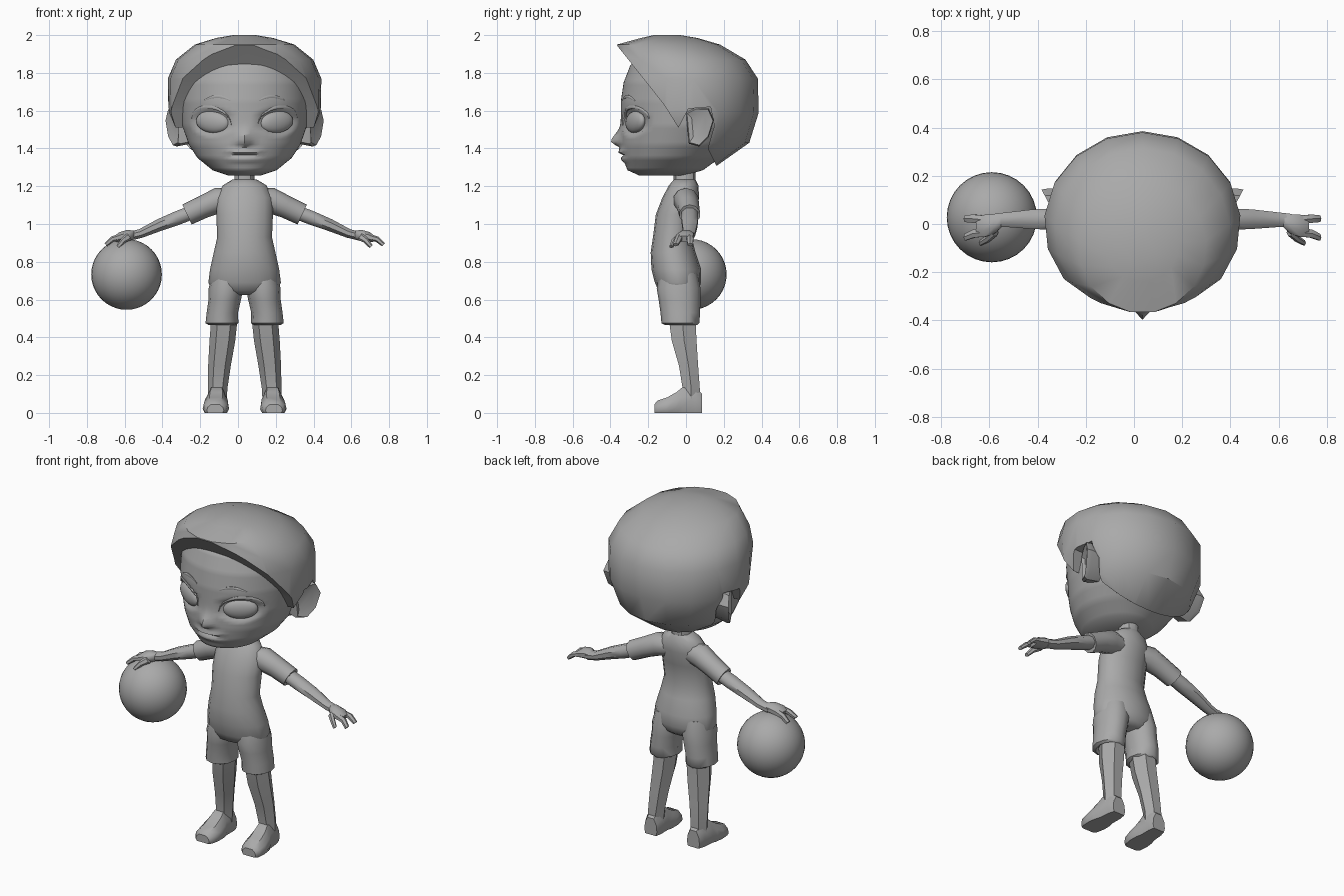
import bpy, bmesh, math
from mathutils import Vector, Matrix
from mathutils.bvhtree import BVHTree

if "Cube" in bpy.data.objects:
    bpy.data.objects.remove(bpy.data.objects["Cube"])

CX = 0.035  # body axis
grey = bpy.data.materials.new("plain_grey")
grey.diffuse_color = (0.4, 0.4, 0.4, 1)
grey.use_nodes = True
grey.node_tree.nodes["Principled BSDF"].inputs["Base Color"].default_value = grey.diffuse_color


def finish(name, bm, mirror=False, angle=35, x=CX):
    bmesh.ops.recalc_face_normals(bm, faces=bm.faces)
    me = bpy.data.meshes.new(name)
    bm.to_mesh(me)
    bm.free()
    me.materials.append(grey)
    ob = bpy.data.objects.new(name, me)
    ob.location.x = x
    bpy.context.collection.objects.link(ob)
    smooth(ob, angle)
    if mirror:
        ob.modifiers.new("mirror", 'MIRROR').use_mirror_merge = False
    return ob


def smooth(ob, angle):
    bpy.ops.object.select_all(action='DESELECT')
    ob.select_set(True)
    bpy.context.view_layer.objects.active = ob
    bpy.ops.object.shade_smooth_by_angle(angle=math.radians(angle))


def loft(rings):
    """Skin a list of point rings and cap both ends."""
    bm = bmesh.new()
    vs = [[bm.verts.new(p) for p in r] for r in rings]
    n = len(vs[0])
    for a, b in zip(vs, vs[1:]):
        for i in range(n):
            j = (i + 1) % n
            bm.faces.new((a[i], a[j], b[j], b[i]))
    bm.faces.new(vs[0])
    bm.faces.new(vs[-1])
    return bm


def level(z, yf, yb, hw, xc=0, n=16, turn=0.0):
    """Horizontal oval ring between front yf and back yb."""
    out = []
    for i in range(n):
        a = 2 * math.pi * (i + turn) / n + math.pi / 2
        out.append(Vector((xc + hw * math.cos(a), (yf + yb) / 2 + (yb - yf) / 2 * math.sin(a), z)))
    return out


def tube(sections, n=8):
    """Tube along x/z path; sections are (x, y, z, half depth, half thickness)."""
    rings = []
    for i, (x, y, z, hy, hn) in enumerate(sections):
        a, b = sections[max(i - 1, 0)], sections[min(i + 1, len(sections) - 1)]
        d = Vector((b[0] - a[0], 0, b[2] - a[2])).normalized()
        nrm = Vector((-d.z, 0, d.x))
        rings.append([Vector((x, y, z)) + nrm * hn * math.sin(t) + Vector((0, hy * math.cos(t), 0))
                      for t in (2 * math.pi * (k + .5) / n for k in range(n))])
    return loft(rings)


# head with eye sockets, nose and lips pushed out of the surface
rows = [(1.258, -.25, .0, .09), (1.285, -.31, .09, .17), (1.35, -.335, .18, .25),
        (1.42, -.345, .26, .295), (1.52, -.345, .32, .33), (1.65, -.345, .34, .345),
        (1.75, -.33, .32, .34), (1.84, -.295, .28, .31), (1.92, -.2, .2, .2)]
fine = []
for a, b in zip(rows, rows[1:]):
    k = max(1, round((b[0] - a[0]) / .014))
    fine += [[p + (q - p) * i / k for p, q in zip(a, b)] for i in range(k)]
fine.append(rows[-1])


def bump(v, c, s):
    return math.exp(-((v - c) / s) ** 2)


head = loft([level(*r, n=64) for r in fine])
for v in head.verts:
    if v.co.y < -.1:
        x, z = abs(v.co.x), v.co.z
        socket = max(0, 1 - ((x - .17) / .105) ** 2 - ((z - 1.54) / .07) ** 2)
        v.co.y += .035 * math.sqrt(socket)
        v.co.y -= .052 * bump(x, 0, .032) * bump(z, 1.435, .055 if z > 1.435 else .022)
        lip = max(0, 1 - (x / .11) ** 2)
        v.co.y -= lip * (.022 * bump(z, 1.382, .013) - .012 * bump(z, 1.361, .009) + .016 * bump(z, 1.343, .012))
head.normal_update()
tree = BVHTree.FromBMesh(head)
finish("head", head, angle=50)


def on_face(x, z, lift=.0):
    return tree.ray_cast(Vector((x, -2, z)), Vector((0, 1, 0)))[0] - Vector((0, lift, 0))


# eyeballs
bm = bmesh.new()
m = (Matrix.Translation((.17, -.268, 1.54)) @ Matrix.Rotation(math.radians(27), 4, 'Z')
     @ Matrix.Rotation(math.radians(-6), 4, 'Y') @ Matrix.Diagonal((.098, .032, .058, 1)))
bmesh.ops.create_uvsphere(bm, u_segments=20, v_segments=12, radius=1, matrix=m)
finish("eye", bm, mirror=True, angle=60)


def ridge(name, pts, r, lift):
    """Thin tapering strip that follows the face."""
    rings = []
    for i, (x, z) in enumerate(pts):
        w = r * (.35 + .65 * math.sin(math.pi * i / (len(pts) - 1)))
        c = on_face(x, z, lift)
        rings.append([c + Vector((0, -w * .8 * math.cos(t), w * math.sin(t)))
                      for t in (math.pi * k / 3 for k in range(6))])
    finish(name, loft(rings), mirror=True, angle=60)


# upper lids and brows
ridge("upper_lid", [(.175 - .105 * math.cos(t), 1.525 + .075 * math.sin(t) + .018 * (1 - math.cos(t)))
                    for t in (math.pi * k / 10 for k in range(11))], .010, .002)
ridge("brow", [(.075 + .0155 * k, 1.645 + .03 * math.sin(math.pi * (k + 1) / 11)) for k in range(10)], .009, .0)

# ears flare outward to the back
outline = [(.0, 1.59), (.05, 1.615), (.12, 1.612), (.148, 1.55), (.12, 1.46), (.07, 1.41), (.015, 1.425)]
cy, cz = .075, 1.52
rings = [[Vector((x0 + k * y, cy + (y - cy) * s, cz + (z - cz) * s)) for y, z in outline]
         for x0, k, s in ((.25, .0, .8), (.335, .35, 1), (.345, .5, .93), (.34, .42, .6))]
finish("ear", loft(rings), mirror=True)

# hair volume trimmed by a side profile
hair = finish("hair", loft([level(*r, n=17) for r in (
    (1.27, -.2, .06, .16), (1.31, -.26, .165, .25), (1.43, -.34, .335, .345), (1.59, -.37, .385, .405),
    (1.77, -.38, .38, .408), (1.87, -.38, .315, .365), (1.95, -.37, .18, .265),
    (1.985, -.24, .06, .15), (2.0, -.17, -.03, .06))]))
side = [(-.48, 2.09), (-.48, 2.2), (.6, 2.2), (.6, 1.25), (.165, 1.30), (.115, 1.40), (.15, 1.52),
        (.13, 1.62), (.013, 1.61), (-.04, 1.51), (-.115, 1.63)]
cutter = finish("hair_cutter", loft([[Vector((x, y, z)) for y, z in side] for x in (-.6, .6)]))
mod = hair.modifiers.new("trim", 'BOOLEAN')
mod.operation, mod.solver, mod.object = 'INTERSECT', 'EXACT', cutter
bpy.context.view_layer.update()
trimmed = bpy.data.meshes.new_from_object(hair.evaluated_get(bpy.context.evaluated_depsgraph_get()))
hair.modifiers.clear()
hair.data = trimmed
bpy.data.objects.remove(cutter)
smooth(hair, 35)

# neck and torso
finish("neck", loft([level(z, -.065, .05, w, n=10) for z, w in ((1.16, .08), (1.21, .068), (1.24, .055), (1.32, .055))]))
finish("torso", loft([level(*r) for r in (
    (1.235, -.065, .05, .065), (1.205, -.09, .065, .115), (1.14, -.125, .07, .15), (1.05, -.16, .045, .15),
    (.93, -.175, .03, .145), (.85, -.187, .05, .163), (.76, -.183, .08, .183), (.69, -.165, .08, .192),
    (.645, -.145, .065, .17), (.625, -.1, .04, .1))]), angle=50)

# sleeves, arms and hands
finish("sleeve", tube([(.06, -.01, 1.13, .06, .06), (.14, .0, 1.125, .068, .068), (.22, .012, 1.09, .06, .06),
                       (.305, .02, 1.05, .056, .058), (.30, .02, 1.052, .042, .042)], 10), mirror=True, angle=45)
finish("arm", tube([(.27, .02, 1.065, .045, .04), (.36, .02, 1.03, .048, .04), (.45, .02, .995, .044, .035),
                    (.55, .018, .95, .034, .026), (.61, .015, .935, .03, .025)]), mirror=True, angle=50)
finish("palm", tube([(.585, .014, .942, .03, .024), (.615, .0, .94, .044, .032),
                     (.655, -.008, .932, .05, .028), (.685, -.01, .92, .044, .018)]), mirror=True, angle=50)
for name, path in (
        ("rear_finger", [(.66, .018, .93, .02, .018), (.70, .022, .92, .02, .015), (.735, .022, .89, .016, .011)]),
        ("front_finger", [(.66, -.035, .93, .02, .018), (.70, -.04, .92, .02, .015), (.735, -.055, .89, .016, .011)]),
        ("thumb", [(.61, -.035, .935, .016, .022), (.64, -.06, .915, .016, .016), (.67, -.078, .88, .012, .011)])):
    finish(name, tube(path, 6), mirror=True)

# shorts legs with a turned-in hem
finish("shorts_leg", loft([level(z, yf, yb, w, xc, 12) for z, yf, yb, w, xc in (
    (.74, -.14, .06, .08, .09), (.66, -.155, .077, .092, .098), (.60, -.145, .076, .086, .105),
    (.53, -.135, .075, .083, .118), (.475, -.13, .07, .087, .12), (.465, -.11, .06, .07, .12),
    (.49, -.10, .055, .06, .115))]), mirror=True, angle=45)

# lower legs
finish("lower_leg", loft([level(z, yf, yb, w, xc, 6, .5) for z, yf, yb, w, xc in (
    (.52, -.105, .06, .07, .105), (.38, -.085, .066, .068, .118), (.25, -.045, .072, .06, .133),
    (.13, -.025, .08, .052, .143), (.06, -.025, .08, .05, .145))]), mirror=True, angle=25)


# feet
def foot_section(y, w, h):
    c = .147 - y * .05
    return [Vector((c + a * w, y, h * b)) for a, b in
            ((-.85, 0), (.85, 0), (1, .25), (.9, .65), (.5, 1), (-.5, 1), (-.9, .65), (-1, .25))]


finish("foot", loft([foot_section(*s) for s in (
    (-.168, .045, .045), (-.15, .062, .065), (-.10, .07, .082), (-.05, .066, .11), (-.02, .056, .135),
    (.05, .052, .135), (.085, .042, .1))]), mirror=True, angle=40)

# ball
bm = bmesh.new()
bmesh.ops.create_uvsphere(bm, u_segments=32, v_segments=20, radius=.187,
                          matrix=Matrix.Translation((0, .028, .733)))
finish("ball", bm, x=-.59)
